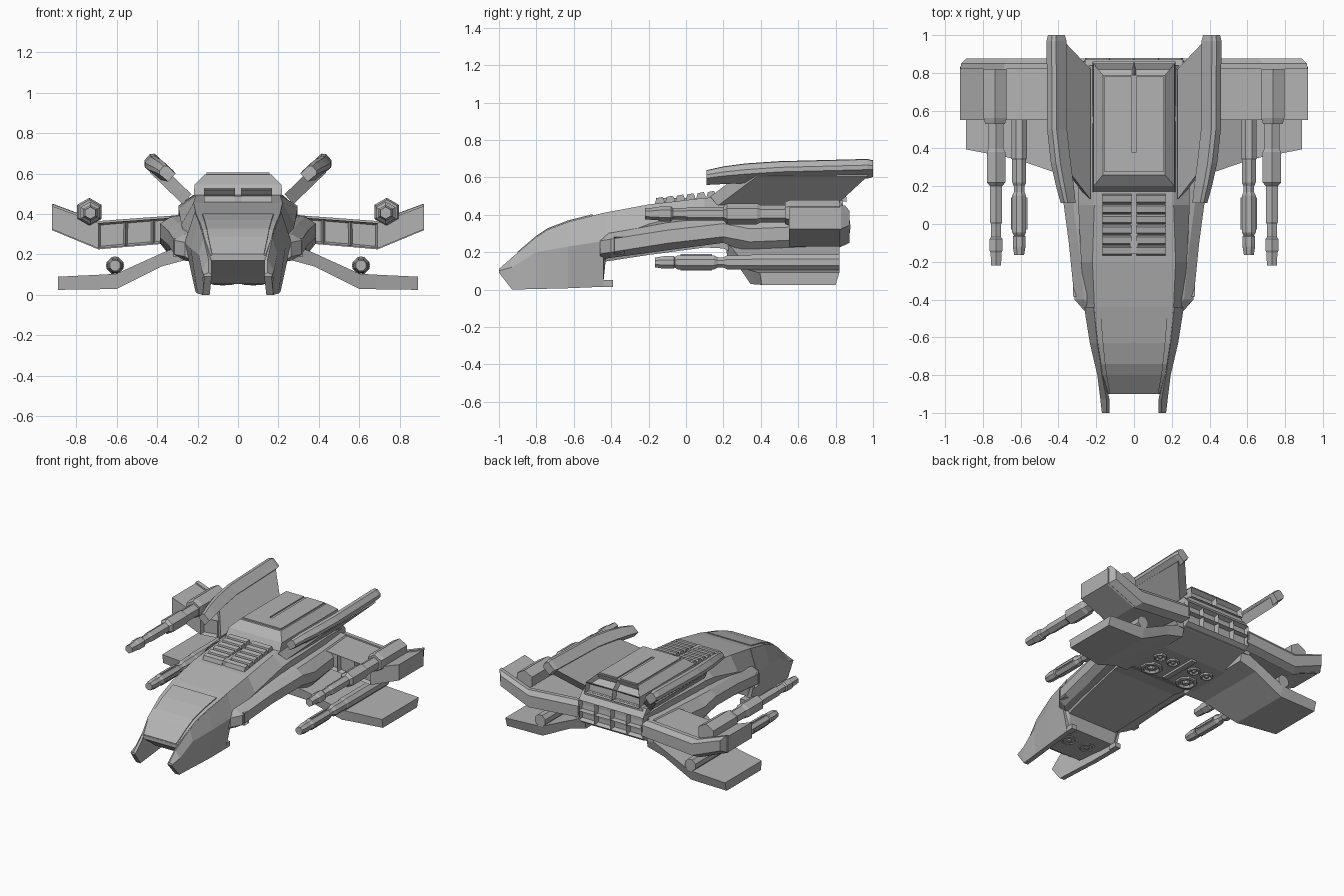
import bpy, bmesh, math
from mathutils import Vector

cube = bpy.data.objects.get("Cube")
if cube:
    bpy.data.objects.remove(cube, do_unlink=True)

grey = bpy.data.materials.new("hull_grey")
grey.use_nodes = True
grey.diffuse_color = (0.45, 0.45, 0.45, 1)
shader = next(n for n in grey.node_tree.nodes if n.type == 'BSDF_PRINCIPLED')
shader.inputs["Base Color"].default_value = (0.45, 0.45, 0.45, 1)
shader.inputs["Roughness"].default_value = 0.7


def finish(name, bm, mirror):
    """Turn a bmesh into a flat shaded object, mirrored across the centre if asked."""
    bmesh.ops.recalc_face_normals(bm, faces=bm.faces)
    mesh = bpy.data.meshes.new(name)
    bm.to_mesh(mesh)
    bm.free()
    mesh.materials.append(grey)
    obj = bpy.data.objects.new(name, mesh)
    bpy.context.collection.objects.link(obj)
    if mirror:
        mod = obj.modifiers.new("mirror", 'MIRROR')
        mod.use_mirror_merge = False
    return obj


def loft(name, rings, mirror=False, inset=None, depth=-0.02, rim=0.015):
    """Skin equal-length rings, cap the ends, and sink the faces picked by the inset rule."""
    bm = bmesh.new()
    rows = [[bm.verts.new(p) for p in ring] for ring in rings]
    n = len(rows[0])
    for a, b in zip(rows, rows[1:]):
        for i in range(n):
            j = (i + 1) % n
            bm.faces.new((a[i], a[j], b[j], b[i]))
    bm.faces.new(rows[0])
    bm.faces.new(rows[-1])
    bmesh.ops.recalc_face_normals(bm, faces=bm.faces)
    bm.normal_update()
    if inset:
        picked = [f for f in bm.faces if inset(f.normal, f.calc_center_median())]
        bmesh.ops.inset_individual(bm, faces=picked, thickness=rim, depth=depth)
    return finish(name, bm, mirror)


def box(name, x, y, z, mirror=False, **kw):
    rings = [[(x[0], v, z[0]), (x[1], v, z[0]), (x[1], v, z[1]), (x[0], v, z[1])] for v in y]
    return loft(name, rings, mirror, **kw)


def lathe(name, centre, axis, steps, sides=8):
    """Mirrored turned part along y or z; steps are (distance, radius)."""
    rings = []
    for d, r in steps:
        ring = []
        for i in range(sides):
            a = math.tau * (i + 0.5) / sides
            u, v = r * math.cos(a), r * math.sin(a)
            off = (u, d, v) if axis == 'y' else (u, v, d)
            ring.append(Vector(centre) + Vector(off))
        rings.append(ring)
    return loft(name, rings, True)


def whole(half, y):
    """Close a half section around the centre line."""
    return [(x, y, z) for x, z in half] + [(-x, y, z) for x, z in reversed(half)]


# Main fuselage: y, top z, top edge x, side x, side z, bottom x, bottom z
hull = [(-.9, .2, .135, .155, .18, .13, .17),
        (-.8, .285, .165, .19, .2, .14, .1),
        (-.74, .325, .175, .205, .21, .15, .055),
        (-.63, .367, .19, .23, .23, .16, .055),
        (-.5, .4, .205, .25, .25, .18, .055),
        (-.44, .415, .21, .26, .26, .19, .055),
        (-.43, .417, .21, .26, .26, .2, .15),
        (-.2, .46, .22, .28, .35, .23, .185),
        (.1, .495, .21, .295, .43, .26, .225),
        (.2, .5, .21, .295, .44, .28, .22),
        (.3, .5, .21, .295, .44, .29, .17),
        (.62, .5, .22, .28, .44, .28, .17),
        (.84, .48, .22, .26, .42, .25, .235)]
loft("fuselage", [whole([(xt, zt - .005), (xs, zs), (xb, zb)], y)
                  for y, zt, xt, xs, zs, xb, zb in hull])

# Canopy plate following the nose
loft("canopy", [whole([(xt * k, zt + .003), (xt * k, zt - .004)], y)
                for (y, zt, xt, *_), k in zip(hull[:5], (.95, .89, .88, .87, .86))])

# Side prongs of the nose: outer top, side, bottom outer, bottom inner, inner top
prongs = []
for y, xt, zt, xs, zs, xb, zb in ((-1, .145, .11, .17, .1, .165, .09),
                                  (-.93, .145, .172, .178, .12, .175, .0),
                                  (-.8, .17, .282, .194, .2, .185, .003),
                                  (-.63, .194, .362, .234, .23, .2, .007),
                                  (-.44, .214, .41, .264, .26, .21, .015)):
    prongs.append([(xt, y, zt), (xs, y, zs), (xb, y, zb), (xb - .035, y, zb), (xt - .015, y, zt - .01)])
loft("nose_prongs", prongs, True)
box("prong_feet", (.165, .21), (-.45, -.39), (.015, .05), True)

# Side pods flaring back to the wings: y, outer x, bottom z, top z
pods = []
for y, x, lo, hi in ((-.46, .262, .16, .29), (-.4, .315, .17, .3), (-.1, .345, .21, .355),
                     (.2, .385, .25, .385), (.34, .385, .19, .39), (.82, .35, .23, .39)):
    mid = (lo + hi) / 2
    pods.append([(.2, y, hi + .02), (x - .05, y, hi), (x, y, mid + .035),
                 (x, y, mid - .035), (x - .05, y, lo), (.2, y, lo)])
loft("side_pods", pods, True)
box("pod_vents", (.29, .322), (-.385, -.33), (.19, .28), True,
    inset=lambda n, c: n.x > .9, rim=.01)

# Raised engine deck with split top plates and two rear openings
deck = []
for z, x, y0, y1 in ((.47, .22, .16, .86), (.545, .215, .2, .85), (.595, .165, .26, .79)):
    deck.append([(-x, y0, z), (0, y0, z), (x, y0, z), (x, y1, z), (0, y1, z), (-x, y1, z)])
loft("engine_deck", deck, inset=lambda n, c: n.y > .5, depth=-.035)
box("deck_plates", (.012, .155), (.38, .78), (.59, .604), True)
box("deck_front_plate", (-.155, .155), (.275, .38), (.59, .604))

# Ribbed vents ahead of the deck
for i in range(6):
    y, z = -.17 + i * .055, .465 + i * .0065
    loft("vent_rib", [[(x, y, z - .02), (x, y + .012, z + .024), (x, y + .045, z + .03),
                       (x, y + .054, z + .01), (x, y + .054, z - .02)] for x in (.014, .168)], True)
box("vent_spine", (-.02, .02), (-.16, .16), (.44, .49))

# Rear engine grille: two rows of four sunken cells on a tapered block
loft("engine_grille", [[(x, .76, .23), (x, .825, .23), (x, .87, .26), (x, .88, .335),
                        (x, .87, .41), (x, .825, .465), (x, .76, .465)]
                       for x in (-.26, -.13, 0, .13, .26)],
     inset=lambda n, c: n.y > .9, depth=-.035, rim=.013)

# Upper wings with sunken front intakes and an upturned tip
span = ((.28, .265, .385), (.42, .253, .375), (.555, .242, .365), (.69, .23, .355), (.92, .325, .44))
loft("upper_wings", [[(x, .55, lo), (x, .55, hi), (x, .83, hi), (x, .83, lo)] for x, lo, hi in span],
     True, inset=lambda n, c: n.y < -.9 and c.x < .69, rim=.014, depth=-.03)
loft("wing_trailing_bars", [[(x, .82, lo - .005), (x, .82, hi + .01), (x - .005, .85, hi + .01),
                             (x - .03, .875, hi - .02), (x - .03, .875, lo + .02)]
                            for x, lo, hi in span], True)

# Lower wings, drooping then flat, with a slanted trailing edge
loft("lower_wings", [[(x, y, hi), (x, y + .01, lo), (x, .8, lo), (x, .82, hi)]
                     for x, y, lo, hi in ((.25, .21, .175, .26), (.38, .26, .14, .205),
                                          (.6, .335, .03, .105), (.68, .355, .028, .1),
                                          (.89, .395, .025, .09))], True)

# Canted tail fins and their heavy caps
out = Vector((.75, 0, .66))
side = Vector((.66, 0, -.75))
fin = []
for c, y0, y1 in ((Vector((.25, 0, .475)), .13, .82), (Vector((.412, 0, .632)), .34, .99)):
    fin.append([c + side * t + Vector((0, y, 0)) for t, y in
                ((.036, y0 + .04), (-.03, y0), (-.03, y1), (.036, y1 - .02))])
loft("tail_fins", fin, True)
caps = []
for y, x, z, k in ((.11, .352, .602, .75), (.2, .37, .615, .9), (.32, .392, .626, 1),
                   (.5, .412, .638, 1), (.97, .415, .65, 1), (1, .415, .65, .85)):
    caps.append([Vector((x, y, z)) + (out * a + side * b) * k for a, b in
                 ((-.045, -.036), (.03, -.038), (.046, -.02), (.046, .02), (.03, .038), (-.045, .036))])
loft("fin_caps", caps, True)

# Upper and lower guns
lathe("upper_guns", (.73, 0, .405), 'y',
      [(-.22, .03), (-.15, .034), (-.14, .04), (-.08, .04), (-.07, .031), (.0, .031), (.01, .037),
       (.2, .037), (.22, .056), (.38, .056), (.4, .046), (.53, .046), (.55, .06)], 6)
lathe("gun_housings", (.735, 0, .41), 'y', [(.53, .06), (.56, .07), (.82, .07)], 6)
lathe("lower_guns", (.608, 0, .145), 'y',
      [(-.165, .028), (-.12, .036), (-.065, .036), (-.06, .03), (-.045, .04), (.15, .04),
       (.17, .03), (.2, .03), (.22, .04), (.34, .04), (.35, .045), (.82, .045)])
for i in range(4):
    a = math.tau * i / 4
    x, z = .608 + .036 * math.cos(a), .145 + .036 * math.sin(a)
    box("gun_cooling_fin", (x - .008, x + .008), (-.03, .14), (z - .008, z + .008), True)


# Round thrusters under the nose and the rear
def thruster(x, y, z, r):
    lathe("thruster_ring", (x, y, z), 'z',
          [(.03, r), (-.012, r), (-.016, r * .75), (.0, r * .6), (-.002, r * .35), (-.018, r * .25)])


thruster(.075, -.58, .065, .06)
for x, y, r in ((.15, .36, .075), (.09, .51, .045), (.2, .51, .045)):
    thruster(x, y, .17, r)
box("belly_keel", (-.02, .02), (.32, .62), (.155, .2))
